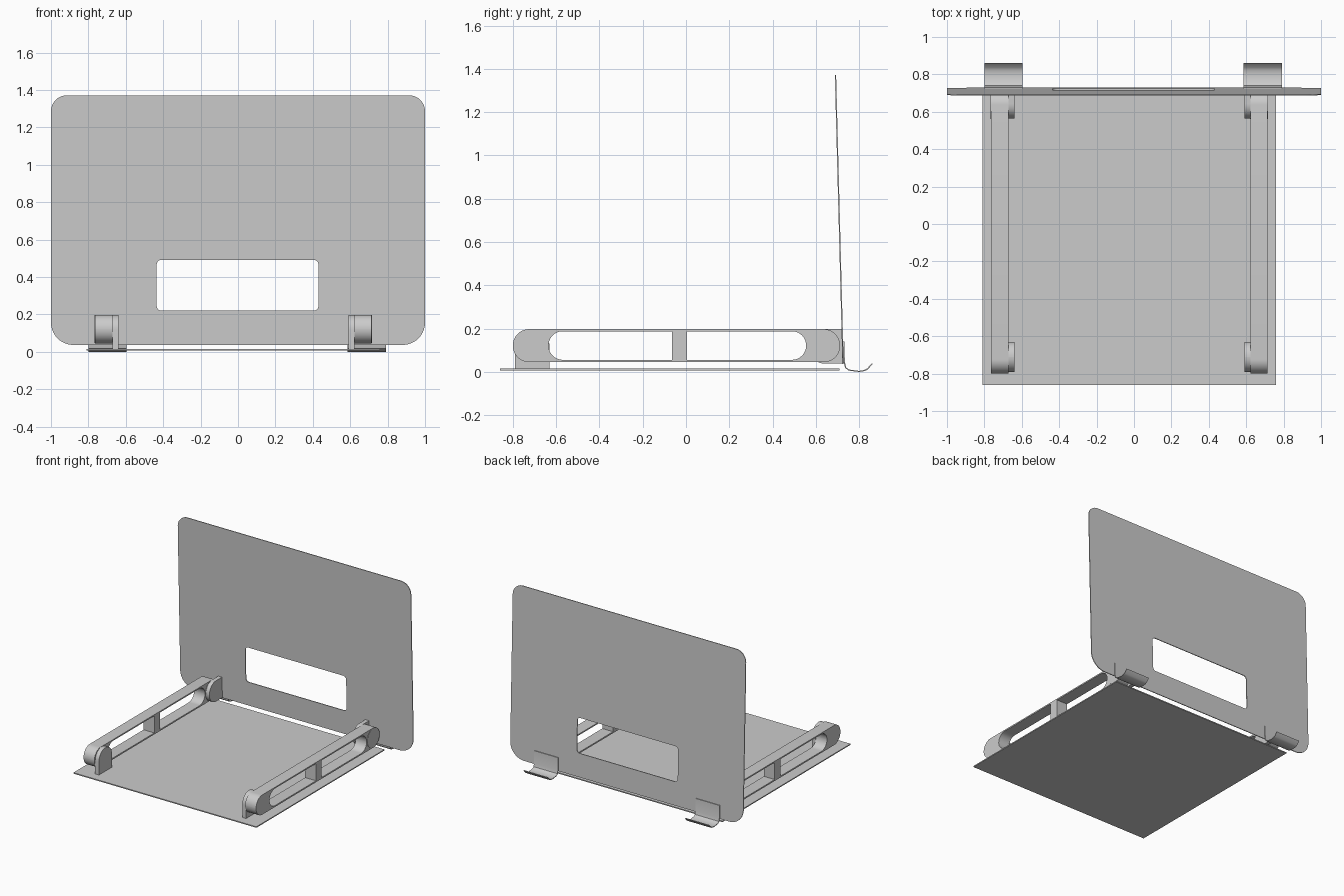
import bpy, bmesh, math
from mathutils import Matrix, Vector

if "Cube" in bpy.data.objects:
    bpy.data.objects.remove(bpy.data.objects["Cube"])

CX = -0.025  # symmetry line of base and arms
SIDE = Matrix(((0, 0, 1, 0), (1, 0, 0, 0), (0, 1, 0, 0), (0, 0, 0, 1)))  # (u,v,w) -> y,z,x


def rounded_box(u0, u1, v0, v1, radii, seg=10):
    """Rectangle outline; radii run bottom-left, bottom-right, top-right, top-left."""
    corners = [Vector(c) for c in ((u0, v0), (u1, v0), (u1, v1), (u0, v1))]
    pts = []
    for i, p in enumerate(corners):
        r = radii[i]
        if r == 0:
            pts.append(p)
            continue
        a = (corners[i - 1] - p).normalized()
        b = (corners[(i + 1) % 4] - p).normalized()
        c = p + r * (a + b)
        for k in range(seg + 1):
            t = math.pi / 2 * k / seg
            pts.append(c - r * (b * math.cos(t) + a * math.sin(t)))
    return pts


def plate(name, loops, w0, w1, matrix):
    """Fill outline plus holes at depth w0, extrude to w1, then place it."""
    bm = bmesh.new()
    for loop in loops:
        vs = [bm.verts.new((p[0], p[1], w0)) for p in loop]
        for i in range(len(vs)):
            bm.edges.new((vs[i - 1], vs[i]))
    bmesh.ops.triangle_fill(bm, edges=bm.edges[:], use_beauty=True, use_dissolve=False)
    ret = bmesh.ops.extrude_face_region(bm, geom=bm.faces[:], use_keep_orig=True)
    new = [g for g in ret["geom"] if isinstance(g, bmesh.types.BMVert)]
    bmesh.ops.translate(bm, verts=new, vec=(0, 0, w1 - w0))
    bmesh.ops.transform(bm, matrix=matrix, verts=bm.verts[:])
    bmesh.ops.recalc_face_normals(bm, faces=bm.faces[:])
    me = bpy.data.meshes.new(name)
    bm.to_mesh(me)
    bm.free()
    ob = bpy.data.objects.new(name, me)
    bpy.context.collection.objects.link(ob)
    bpy.ops.object.select_all(action='DESELECT')
    ob.select_set(True)
    bpy.context.view_layer.objects.active = ob
    bpy.ops.object.shade_smooth_by_angle(angle=math.radians(30))
    return ob


def pair(name, loops, x0, x1, cx):
    """Side-profile part on the left and its mirror on the right."""
    plate(name + "_left", loops, x0, x1, SIDE)
    plate(name + "_right", loops, 2 * cx - x1, 2 * cx - x0, SIDE)


# Base plate
plate("base_plate", [rounded_box(-0.81, 0.76, -0.86, 0.71, (0, 0, 0, 0))],
      0.007, 0.015, Matrix())

# Tilted back panel with window
tilt = math.atan2(0.035, 1.335)
stand = Matrix.Translation((0, 0.7255, 0.037)) @ Matrix.Rotation(math.pi / 2 + tilt, 4, 'X')
plate("back_panel", [
    rounded_box(-1, 1, 0, 1.335, (0.12, 0.12, 0.085, 0.085)),
    rounded_box(-0.435, 0.43, 0.183, 0.455, (0.025,) * 4, 5)],
    -0.003, 0.003, stand)

# Slotted swing arms with a solid web in the middle
pair("arm", [
    rounded_box(-0.80, 0.712, 0.045, 0.198, (0.076,) * 4),
    rounded_box(-0.635, -0.065, 0.056, 0.188, (0.0655, 0, 0, 0.0655)),
    rounded_box(0.005, 0.555, 0.056, 0.188, (0, 0.0655, 0.0655, 0))],
    -0.765, -0.672, CX)

# Pivot discs at the rear arm ends
pair("pivot_disc", [rounded_box(0.561, 0.711, 0.047, 0.197, (0.0749,) * 4)],
     -0.767, -0.67, CX)

# Front brackets standing on the base
pair("front_bracket", [rounded_box(-0.79, -0.63, 0.013, 0.197, (0, 0, 0.0799, 0.0799))],
     -0.672, -0.64, CX)

# Rear brackets fixed to the panel
pair("rear_bracket", [rounded_box(0.563, 0.724, 0.038, 0.198, (0.0799, 0, 0, 0.0799))],
     -0.672, -0.64, CX)

# Curved hooks behind the panel
hook = [(0.725, 0.145), (0.728, 0.05), (0.735, 0.022), (0.752, 0.01), (0.80, 0.004),
        (0.825, 0.008), (0.84, 0.015), (0.862, 0.041), (0.858, 0.044), (0.837, 0.02),
        (0.823, 0.013), (0.80, 0.009), (0.755, 0.015), (0.74, 0.025), (0.734, 0.05),
        (0.731, 0.145)]
hook = [(y, z - 0.004) for y, z in hook]
pair("hook", [hook], -0.80, -0.595, -0.005)
